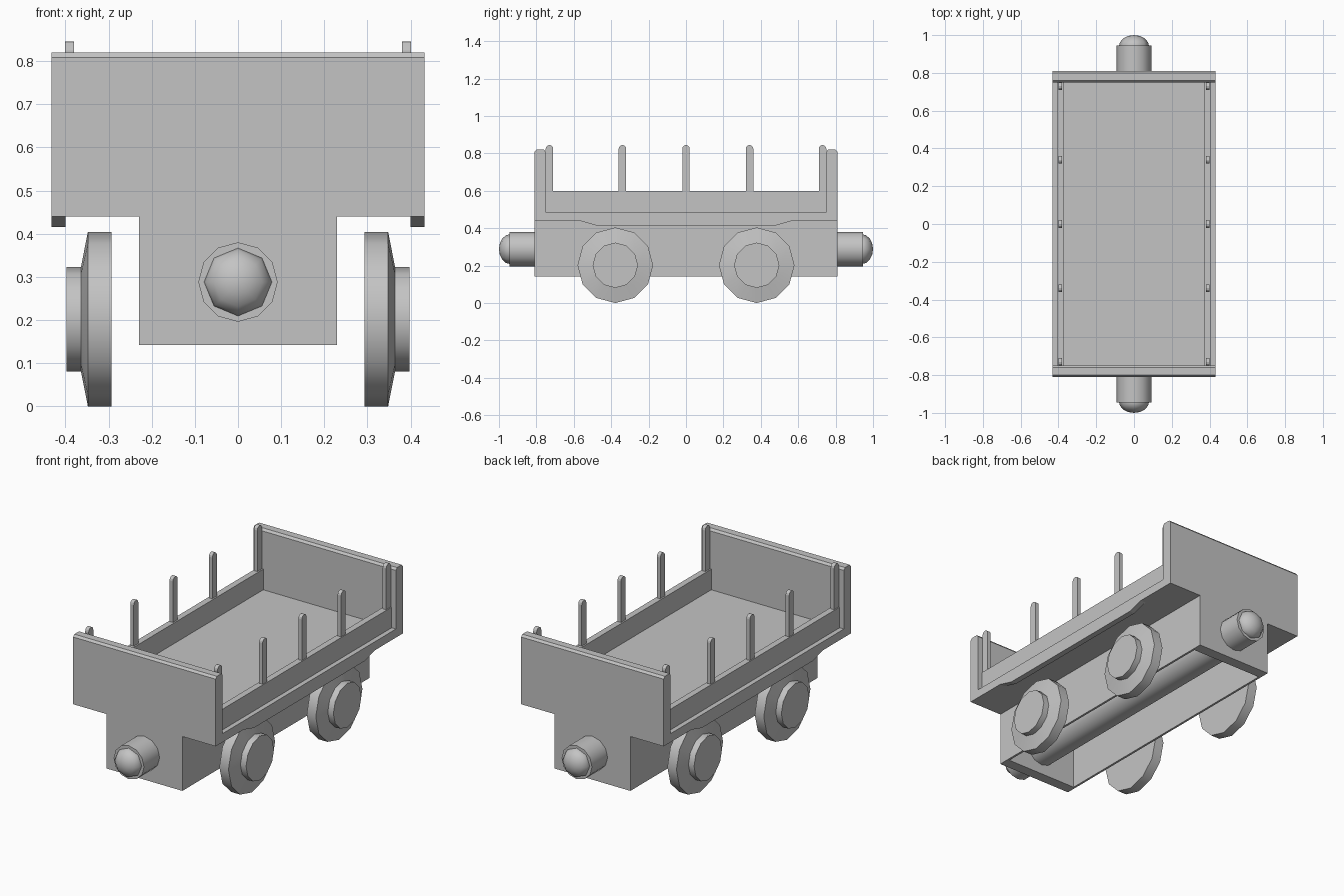
import bpy, bmesh, math
from mathutils import Matrix, Vector

default = bpy.data.objects.get("Cube")
if default:
    bpy.data.objects.remove(default, do_unlink=True)

grey = bpy.data.materials.new("plain_grey")
grey.use_nodes = True
COLOUR = (0.55, 0.55, 0.55, 1)
grey.diffuse_color = COLOUR
grey.node_tree.nodes["Principled BSDF"].inputs["Base Color"].default_value = COLOUR


def finish(name, bm, smooth=None):
    bmesh.ops.recalc_face_normals(bm, faces=bm.faces)
    mesh = bpy.data.meshes.new(name)
    bm.to_mesh(mesh)
    bm.free()
    mesh.materials.append(grey)
    obj = bpy.data.objects.new(name, mesh)
    bpy.context.collection.objects.link(obj)
    if smooth:
        bpy.ops.object.select_all(action="DESELECT")
        obj.select_set(True)
        bpy.context.view_layer.objects.active = obj
        bpy.ops.object.shade_smooth_by_angle(angle=math.radians(smooth))
    return obj


def box(name, x, y, z):
    """Box from (low, high) ranges on each axis."""
    bm = bmesh.new()
    bmesh.ops.create_cube(bm, size=1)
    for v in bm.verts:
        v.co = [r[0] if c < 0 else r[1] for c, r in zip(v.co, (x, y, z))]
    return finish(name, bm)


def prism(name, points, low, high, axis):
    """Extrude a profile along x (points are y, z) or y (points are x, z)."""
    bm = bmesh.new()
    place = (lambda a, b: (low, a, b)) if axis == "x" else (lambda a, b: (a, low, b))
    face = bm.faces.new([bm.verts.new(place(a, b)) for a, b in points])
    out = bmesh.ops.extrude_face_region(bm, geom=[face])
    move = Vector((high - low, 0, 0)) if axis == "x" else Vector((0, high - low, 0))
    verts = [g for g in out["geom"] if isinstance(g, bmesh.types.BMVert)]
    bmesh.ops.translate(bm, verts=verts, vec=move)
    return finish(name, bm)


def turned(name, profile, sides, centre, side):
    """Closed solid turned about x from (distance, radius) rings."""
    bm = bmesh.new()
    rings = []
    for d, r in profile:
        angles = [2 * math.pi * i / sides for i in range(sides)]
        rings.append([bm.verts.new((side * d, centre[0] + r * math.sin(a),
                                    centre[1] + r * math.cos(a))) for a in angles])
    for a, b in zip(rings, rings[1:]):
        for i in range(sides):
            j = (i + 1) % sides
            bm.faces.new((a[i], a[j], b[j], b[i]))
    bm.faces.new(rings[0])
    bm.faces.new(rings[-1])
    return finish(name, bm, 40)


HALF_W, FRAME_W, END_Y, INNER_Y = 0.432, 0.23, 0.81, 0.75
BASE, SILL, PANEL_TOP = 0.44, 0.487, 0.60
BUFFER_Z = 0.288

# Floor
box("floor", (-HALF_W, HALF_W), (-INNER_Y, INNER_Y), (BASE, SILL))

# Ends: a wide board with a softened top edge over a narrow lower plate
for end, label in ((-1, "front"), (1, "back")):
    board = [(end * INNER_Y, BASE), (end * END_Y, BASE), (end * END_Y, 0.808),
             (end * (END_Y - 0.01), 0.82), (end * (INNER_Y + 0.01), 0.82),
             (end * INNER_Y, 0.808)]
    prism(label + "_end_board", board, -HALF_W, HALF_W, "x")
    box(label + "_lower_plate", (-FRAME_W, FRAME_W),
        sorted((end * INNER_Y, end * END_Y)), (0.142, BASE))

    # Domed buffer head
    bm = bmesh.new()
    bmesh.ops.create_uvsphere(bm, u_segments=8, v_segments=8, radius=0.08)
    bmesh.ops.transform(bm, matrix=Matrix.Translation((0, end * 0.94, BUFFER_Z))
                        @ Matrix.Diagonal((1, 0.75, 1, 1))
                        @ Matrix.Rotation(math.pi / 2, 4, "X"), verts=bm.verts)
    finish(label + "_buffer_head", bm, 80)

# Buffer shaft running the whole length inside the open frame
bm = bmesh.new()
bmesh.ops.create_cone(bm, cap_ends=True, segments=12, radius1=0.092, radius2=0.092,
                      depth=1.89, matrix=Matrix.Translation((0, 0, BUFFER_Z))
                      @ Matrix.Rotation(math.pi / 2, 4, "X"))
finish("buffer_shaft", bm, 40)

# Sides: frame wall, sill with a dropped middle, upper panel and stakes
sill = [(-INNER_Y, SILL), (-INNER_Y, BASE), (-0.57, BASE), (-0.48, 0.415),
        (0.48, 0.415), (0.57, BASE), (INNER_Y, BASE), (INNER_Y, SILL)]
for side, label in ((1, "left"), (-1, "right")):
    def span(a, b):
        return sorted((side * a, side * b))

    box(label + "_frame_wall", span(FRAME_W - 0.012, FRAME_W),
        (-INNER_Y, INNER_Y), (0.142, BASE))
    prism(label + "_sill", sill, side * 0.40, side * HALF_W, "x")
    box(label + "_panel", span(0.372, 0.406), (-INNER_Y, INNER_Y), (SILL, PANEL_TOP))

    for i, y in enumerate((-0.73, -0.34, 0, 0.34, 0.73)):
        arc = [(y + 0.02 * math.cos(t * math.pi / 6),
                0.825 + 0.02 * math.sin(t * math.pi / 6)) for t in range(7)]
        stake = [(y + 0.02, PANEL_TOP)] + arc + [(y - 0.02, PANEL_TOP)]
        prism(f"{label}_stake_{i + 1}", stake, side * 0.38, side * 0.401, "x")

    # Wheels with a sloped outer face and a raised hub
    wheel = [(0.293, 0.202), (0.348, 0.202), (0.364, 0.121), (0.398, 0.121)]
    for y, place in ((-0.378, "front"), (0.378, "back")):
        turned(f"{place}_{label}_wheel", wheel, 12, (y, 0.202), side)
